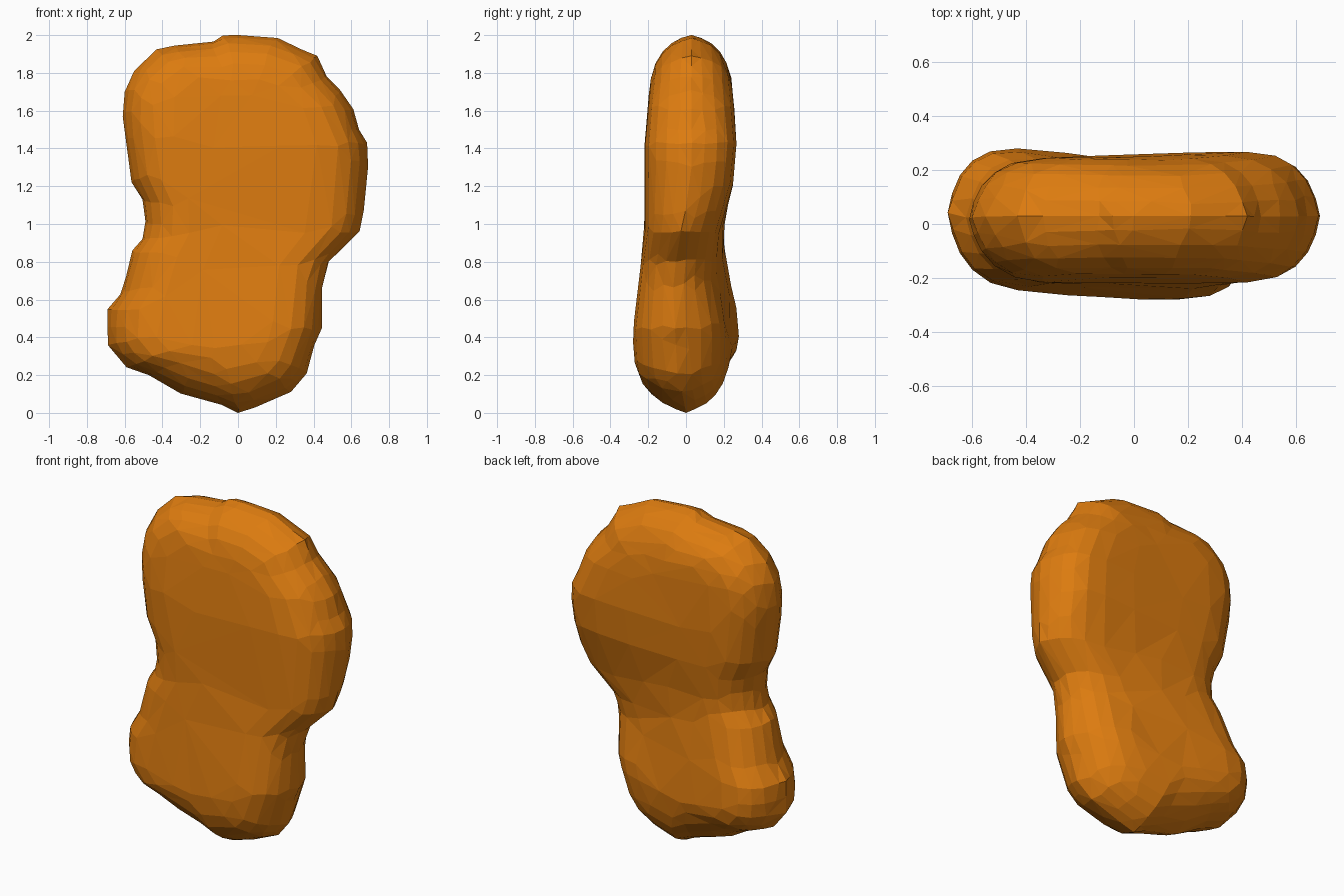
import bpy, bmesh
from math import cos, sin, radians
from mathutils import Vector, noise

cube = bpy.data.objects.get("Cube")
if cube:
    bpy.data.objects.remove(cube, do_unlink=True)

# Front outline as x, z pairs, clockwise from the top
OUTLINE = [(-.08, 2), (.02, 2), (.21, 1.985), (.3, 1.94), (.42, 1.89), (.47, 1.78), (.54, 1.71),
           (.61, 1.61), (.64, 1.5), (.685, 1.43), (.688, 1.3), (.67, 1.1), (.645, .96), (.56, .88),
           (.48, .8), (.445, .66), (.445, .45), (.4, .35), (.365, .21), (.28, .11), (.12, .04),
           (0, 0), (-.1, .05), (-.3, .1), (-.47, .2), (-.59, .24), (-.69, .36), (-.69, .55),
           (-.62, .63), (-.585, .75), (-.56, .86), (-.505, .92), (-.49, 1.02), (-.505, 1.13),
           (-.565, 1.22), (-.59, 1.4), (-.61, 1.57), (-.6, 1.7), (-.55, 1.81), (-.43, 1.925),
           (-.3, 1.95), (-.13, 1.965)]
# Height, front face, back face, and how each face slants across x
DEPTHS = [(0, -.2, .2, 0, 0), (.2, -.265, .215, -.04, -.08), (.35, -.28, .235, -.06, -.11),
          (.5, -.27, .235, -.06, -.12), (.7, -.245, .185, -.04, -.14), (.95, -.22, .19, 0, -.04),
          (1.2, -.22, .245, 0, .03), (1.45, -.22, .262, 0, .03), (1.75, -.19, .245, 0, 0),
          (2, -.165, .225, 0, 0)]
ROUNDING = .235


def faces_at(x, z):
    """Front and back y of the body away from its rounded rim."""
    for low, high in zip(DEPTHS, DEPTHS[1:]):
        if z <= high[0]:
            break
    t = (z - low[0]) / (high[0] - low[0])
    front, back, front_slant, back_slant = (a + (b - a) * t for a, b in zip(low[1:], high[1:]))
    return front + front_slant * x, back + back_slant * x


def spine_point(z):
    """Nearest point on the leaning line down the middle of the body."""
    z = min(max(z, .4), 1.6)
    return Vector((.125 * (z - 1.36), 0, z))


def rim_point(x, z, angle, side):
    """Point on the rounded rim, moved inward from the outline towards the spine."""
    p = Vector((x, 0, z))
    p += (spine_point(z) - p).normalized() * ROUNDING * (1 - cos(angle))
    front, back = faces_at(p.x, p.z)
    p.y = (front + back) / 2 + side * sin(angle) * (back - front) / 2
    p.y += .008 * sin(angle) * noise.noise(p * 4)
    return p


def face_point(x, z, amount, side):
    """Point on the flat front or back, part way from the rim to the spine."""
    p = rim_point(x, z, radians(90), side).lerp(spine_point(round(z * 5) / 5), amount)
    p.y = faces_at(p.x, p.z)[side > 0]
    return p


# Refine the outline with midpoints
path = []
for a, b in zip(OUTLINE, OUTLINE[1:] + OUTLINE[:1]):
    path += [a, ((a[0] + b[0]) / 2, (a[1] + b[1]) / 2)]

# Pillow-shaped body: rings run from the front spine, round the rim, to the back spine
bm = bmesh.new()
rings = [[bm.verts.new(face_point(x, z, f, -1)) for x, z in path] for f in (1, .5)]
for degrees in (-90, -68, -50, -33, -16, 0, 16, 33, 50, 68, 90):
    side = -1 if degrees < 0 else 1
    rings.append([bm.verts.new(rim_point(x, z, radians(abs(degrees)), side)) for x, z in path])
rings += [[bm.verts.new(face_point(x, z, f, 1)) for x, z in path] for f in (.5, 1)]
for first, second in zip(rings, rings[1:]):
    for i in range(len(path)):
        bm.faces.new((first[i - 1], first[i], second[i], second[i - 1]))

# Soften everything but the outline
rim = set(rings[len(rings) // 2])
soft = [v for v in bm.verts if v not in rim]
bmesh.ops.remove_doubles(bm, verts=rings[0] + rings[-1], dist=.002)
soft = [v for v in soft if v.is_valid]
for _ in range(3):
    bmesh.ops.smooth_vert(bm, verts=soft, factor=.4, use_axis_x=True, use_axis_y=True, use_axis_z=True)
bmesh.ops.triangulate(bm, faces=bm.faces[:])
bmesh.ops.recalc_face_normals(bm, faces=bm.faces[:])
mesh = bpy.data.meshes.new("nugget_body")
bm.to_mesh(mesh)
bm.free()
body = bpy.data.objects.new("nugget_body", mesh)
bpy.context.collection.objects.link(body)

# Irregular flat facets
facets = body.modifiers.new("facets", "DECIMATE")
facets.ratio = 800 / len(mesh.polygons)

# Golden crust colour
crust = bpy.data.materials.new("golden orange")
crust.use_nodes = True
colour = (.72, .2, .005, 1)
crust.diffuse_color = colour
crust.node_tree.nodes["Principled BSDF"].inputs["Base Color"].default_value = colour
mesh.materials.append(crust)
